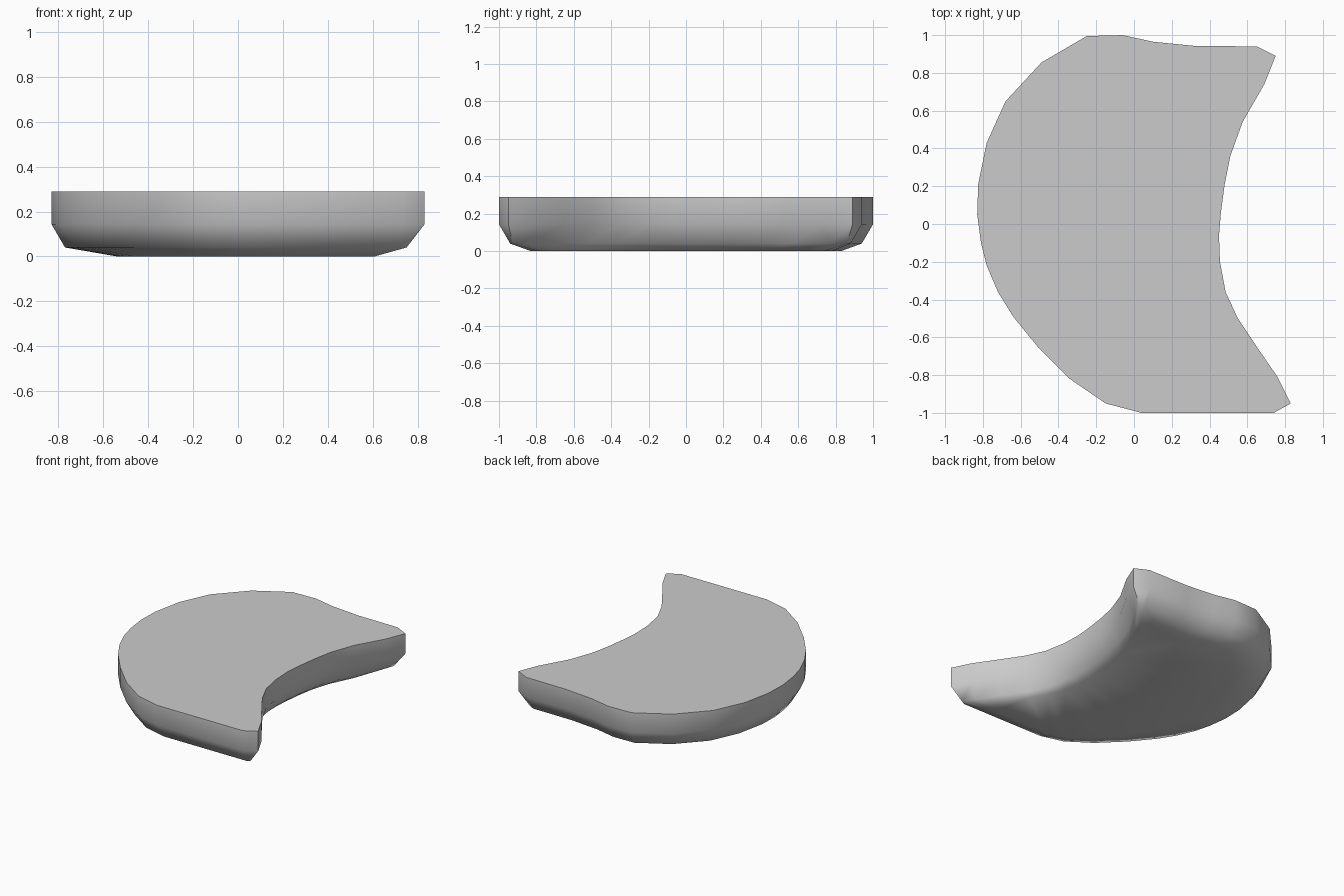
import bpy, bmesh, math
from mathutils import Vector

if "Cube" in bpy.data.objects:
    bpy.data.objects.remove(bpy.data.objects["Cube"])

# Crescent outline seen from the top, counter-clockwise
outline = [Vector(p) for p in [
    (0.04, -1), (0.74, -1), (0.83, -0.95), (0.76, -0.81), (0.65, -0.65),
    (0.55, -0.50), (0.485, -0.36), (0.455, -0.20), (0.45, -0.06), (0.46, 0.06),
    (0.48, 0.21), (0.51, 0.36), (0.575, 0.54), (0.69, 0.74), (0.75, 0.89),
    (0.65, 0.94), (0.32, 0.943), (0.10, 0.965), (-0.06, 1), (-0.25, 0.995),
    (-0.49, 0.855), (-0.68, 0.65), (-0.78, 0.43), (-0.825, 0.21), (-0.83, 0.05),
    (-0.81, -0.10), (-0.78, -0.22), (-0.72, -0.36), (-0.64, -0.49),
    (-0.51, -0.65), (-0.34, -0.82), (-0.15, -0.95)]]


def inset(pts, d):
    """Move every edge of the outline inwards by d."""
    out = []
    for i, p in enumerate(pts):
        a = (p - pts[i - 1]).normalized()
        b = (pts[(i + 1) % len(pts)] - p).normalized()
        na, nb = Vector((-a.y, a.x)), Vector((-b.y, b.x))
        out.append(p + (na + nb) * d / (1 + na.dot(nb)))
    return out


# Flat underside, then rounded lower rim, then straight wall
base = [Vector((p.x * 0.69 + 0.035, p.y * 0.83)) for p in outline]
levels = [(base, 0.0), (inset(outline, 0.06), 0.04), (outline, 0.143), (outline, 0.29)]

bm = bmesh.new()
rings = [[bm.verts.new((p.x, p.y, z)) for p in pts] for pts, z in levels]
n = len(outline)
for lo, hi in zip(rings, rings[1:]):
    for i in range(n):
        j = (i + 1) % n
        bm.faces.new((lo[i], lo[j], hi[j], hi[i]))
bm.faces.new(rings[0][::-1])
bm.faces.new(rings[-1])
bmesh.ops.triangulate(bm, faces=[f for f in bm.faces if len(f.verts) > 4])

mesh = bpy.data.meshes.new("crescent_slab")
bm.to_mesh(mesh)
bm.free()
slab = bpy.data.objects.new("crescent_slab", mesh)
bpy.context.collection.objects.link(slab)

# Smooth sides, crisp top edge
bpy.context.view_layer.objects.active = slab
slab.select_set(True)
bpy.ops.object.shade_smooth_by_angle(angle=math.radians(60))
